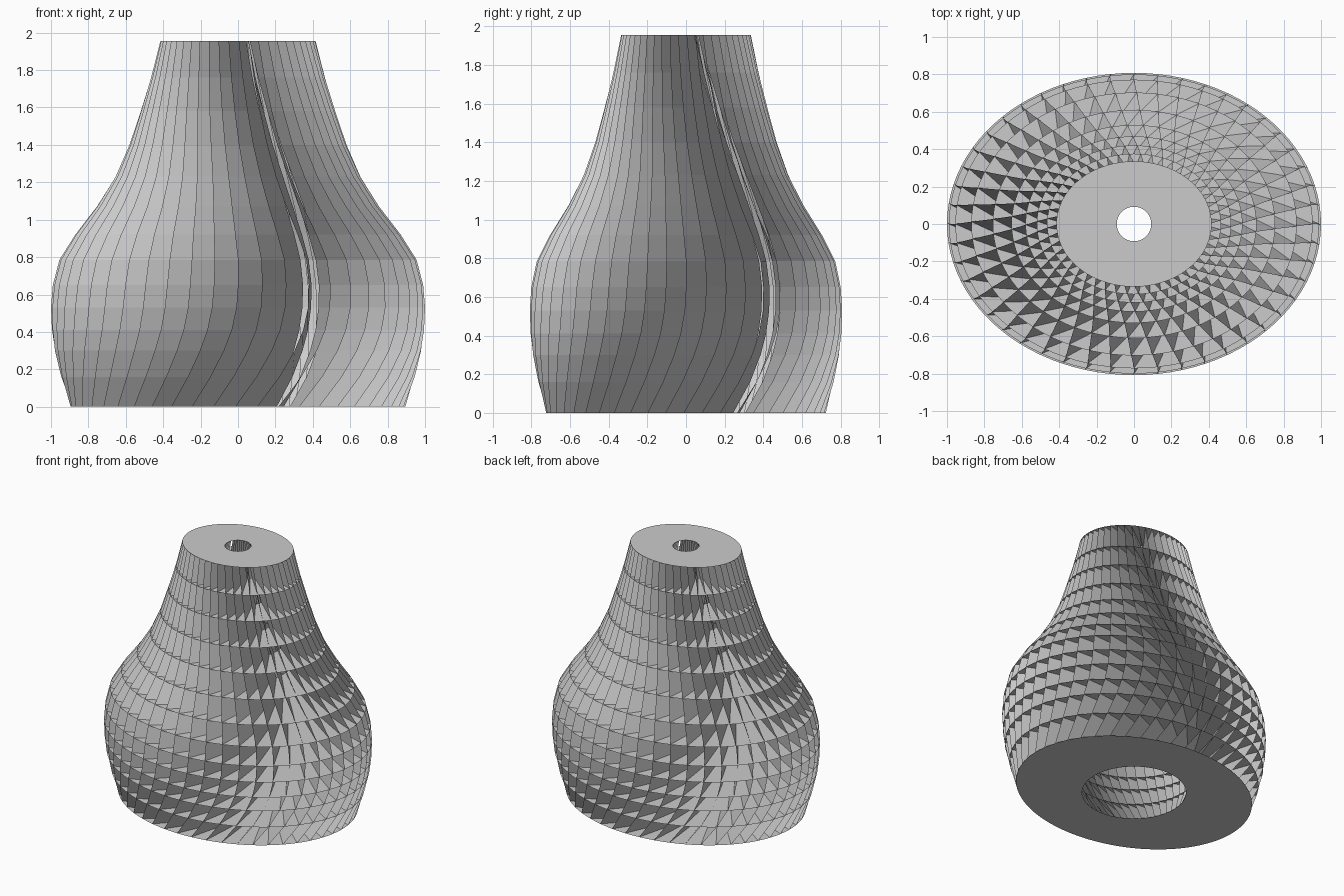
import bpy, bmesh, math

cube = bpy.data.objects.get("Cube")
if cube:
    bpy.data.objects.remove(cube, do_unlink=True)

FINS = 48
DEPTH_RATIO = 0.808          # ellipse depth relative to its width
LEAN = math.radians(28)      # inner edge of each fin is swung round by this

# One entry per shelf: height, outer half width, cavity radius, fin twist in degrees
LEVELS = [
    (0.00, 0.895, 0.365, -16), (0.16, 0.945, 0.44, -9), (0.30, 0.98, 0.48, -4.5),
    (0.41, 0.995, 0.50, -2), (0.53, 1.00, 0.51, -0.5), (0.65, 0.99, 0.51, 0),
    (0.785, 0.955, 0.49, 0), (0.92, 0.87, 0.45, -1), (1.07, 0.755, 0.395, -2.5),
    (1.23, 0.655, 0.335, -4.5), (1.40, 0.58, 0.27, -7), (1.58, 0.52, 0.21, -9.5),
    (1.76, 0.465, 0.15, -12), (1.955, 0.415, 0.092, -14.5),
]

grey = bpy.data.materials.new("light_grey")
grey.use_nodes = True
grey.diffuse_color = (0.6, 0.6, 0.6, 1)
grey.node_tree.nodes["Principled BSDF"].inputs["Base Color"].default_value = (0.6, 0.6, 0.6, 1)


def outer_point(bm, level, angle):
    z, radius, _, _ = level
    return bm.verts.new((radius * math.cos(angle), DEPTH_RATIO * radius * math.sin(angle), z))


def inner_point(bm, level, angle):
    z, _, radius, _ = level
    return bm.verts.new((radius * math.cos(angle), radius * math.sin(angle), z))


def finish(bm, name):
    mesh = bpy.data.meshes.new(name)
    bm.to_mesh(mesh)
    bm.free()
    mesh.materials.append(grey)
    obj = bpy.data.objects.new(name, mesh)
    bpy.context.collection.objects.link(obj)
    return obj


# Horizontal shelves: flat elliptical sheets with a round hole
def make_shelf(level, name, face_down=False):
    bm = bmesh.new()
    count = FINS * 2
    angles = [math.tau * i / count for i in range(count)]
    outer = [outer_point(bm, level, a) for a in angles]
    inner = [inner_point(bm, level, a) for a in angles]
    for i in range(count):
        j = (i + 1) % count
        face = bm.faces.new((outer[i], outer[j], inner[j], inner[i]))
        if face_down:
            face.normal_flip()
    finish(bm, name)


for number, level in enumerate(LEVELS):
    if number == 0:
        make_shelf(level, "base_plate", True)
    elif number == len(LEVELS) - 1:
        make_shelf(level, "top_plate")
    else:
        make_shelf(level, f"shelf_{number}")

# Upright fins: thin twisted sheets from the cavity to the outer edge
bm = bmesh.new()
for fin in range(FINS):
    start = math.tau * fin / FINS
    previous = None
    for level in LEVELS:
        angle = start + math.radians(level[3])
        edge = (inner_point(bm, level, angle + LEAN), outer_point(bm, level, angle))
        if previous:
            bm.faces.new((previous[0], previous[1], edge[1], edge[0]))
        previous = edge
finish(bm, "twisted_fins")
